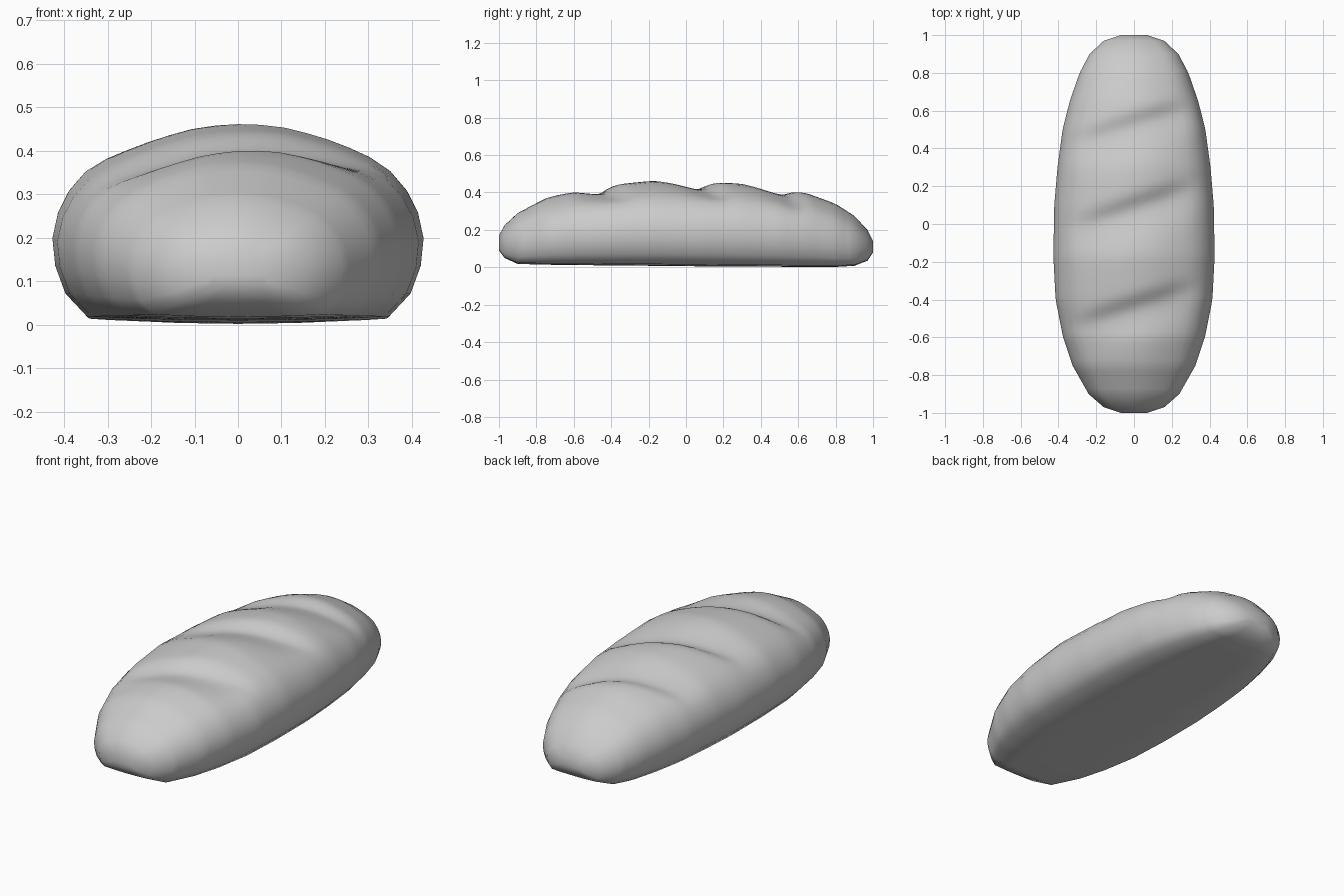
import bpy, bmesh, math

cube = bpy.data.objects.get("Cube")
if cube:
    bpy.data.objects.remove(cube)

# Crust colour
crust = bpy.data.materials.new("plain grey crust")
crust.use_nodes = True
GREY = (0.6, 0.6, 0.6, 1)
crust.diffuse_color = GREY
crust.node_tree.nodes["Principled BSDF"].inputs["Base Color"].default_value = GREY

# Loaf stations: y, half width, underside z, top z
STATIONS = [
    (-1, .07, .09, .17), (-.97, .16, .05, .225), (-.9, .24, .018, .29),
    (-.75, .325, .014, .37), (-.6, .375, .012, .415), (-.4, .415, .01, .44),
    (-.17, .427, .008, .465), (.1, .422, .005, .455), (.3, .405, .004, .45),
    (.5, .378, .003, .425), (.65, .34, .002, .395), (.8, .288, .002, .34),
    (.9, .235, .008, .275), (.97, .16, .035, .2), (1, .07, .08, .14)]

# Half cross-section, crown to underside, as fractions of width and height
SECTION = [(0, 1), (.12, .995), (.25, .98), (.37, .95), (.48, .92), (.6, .875), (.71, .83),
           (.82, .76), (.91, .66), (.97, .55), (1, .42), (.985, .28),
           (.93, .14), (.81, .02), (.4, .005), (0, 0)]

# Slashes across the crown: centre y, slope, depth
SLASHES = [(-.45, .32, .04), (.08, .34, .04), (.52, .3, .035)]


def station_at(y):
    for a, b in zip(STATIONS, STATIONS[1:]):
        if y <= b[0]:
            t = (y - a[0]) / (b[0] - a[0])
            return [p + (q - p) * t for p, q in zip(a[1:], b[1:])]
    return STATIONS[-1][1:]


def slash_depth(x, y):
    """Sharp lip on one side of each slash, long soft slope on the other."""
    fade = max(0, 1 - abs(x / .34) ** 3)
    total = 0
    for centre, slope, depth in SLASHES:
        d = y - centre - slope * x
        reach = .05 if d > 0 else .15
        total += depth * math.exp(-(d / reach) ** 2)
    return total * fade


# Loft rings along the loaf
ys = sorted({round(-.9 + 1.8 * i / 60, 4) for i in range(61)} |
            {s[0] for s in STATIONS if abs(s[0]) > .9})
outline = SECTION + [(-x, z) for x, z in SECTION[-2:0:-1]]
bm = bmesh.new()
rings = []
for y in ys:
    width, low, high = station_at(y)
    ring = []
    for u, v in outline:
        x, z = u * width, low + v * (high - low)
        if v > .6:
            z -= slash_depth(x, y) * min(1, (v - .6) / .2)
        ring.append(bm.verts.new((x, y, z)))
    rings.append(ring)
n = len(outline)
for a, b in zip(rings, rings[1:]):
    for i in range(n):
        bm.faces.new((a[i], b[i], b[(i + 1) % n], a[(i + 1) % n]))
bm.faces.new(rings[0])
bm.faces.new(rings[-1])

# Soften the lofted steps
bmesh.ops.smooth_vert(bm, verts=[v for r in rings[3:-3] for v in r if v.co.z > .12],
                      factor=.4, use_axis_z=True)
bmesh.ops.recalc_face_normals(bm, faces=bm.faces)
mesh = bpy.data.meshes.new("loaf")
bm.to_mesh(mesh)
bm.free()
mesh.materials.append(crust)
loaf = bpy.data.objects.new("loaf", mesh)
bpy.context.collection.objects.link(loaf)

bpy.ops.object.select_all(action='DESELECT')
loaf.select_set(True)
bpy.context.view_layer.objects.active = loaf
bpy.ops.object.shade_smooth_by_angle(angle=math.radians(50))
